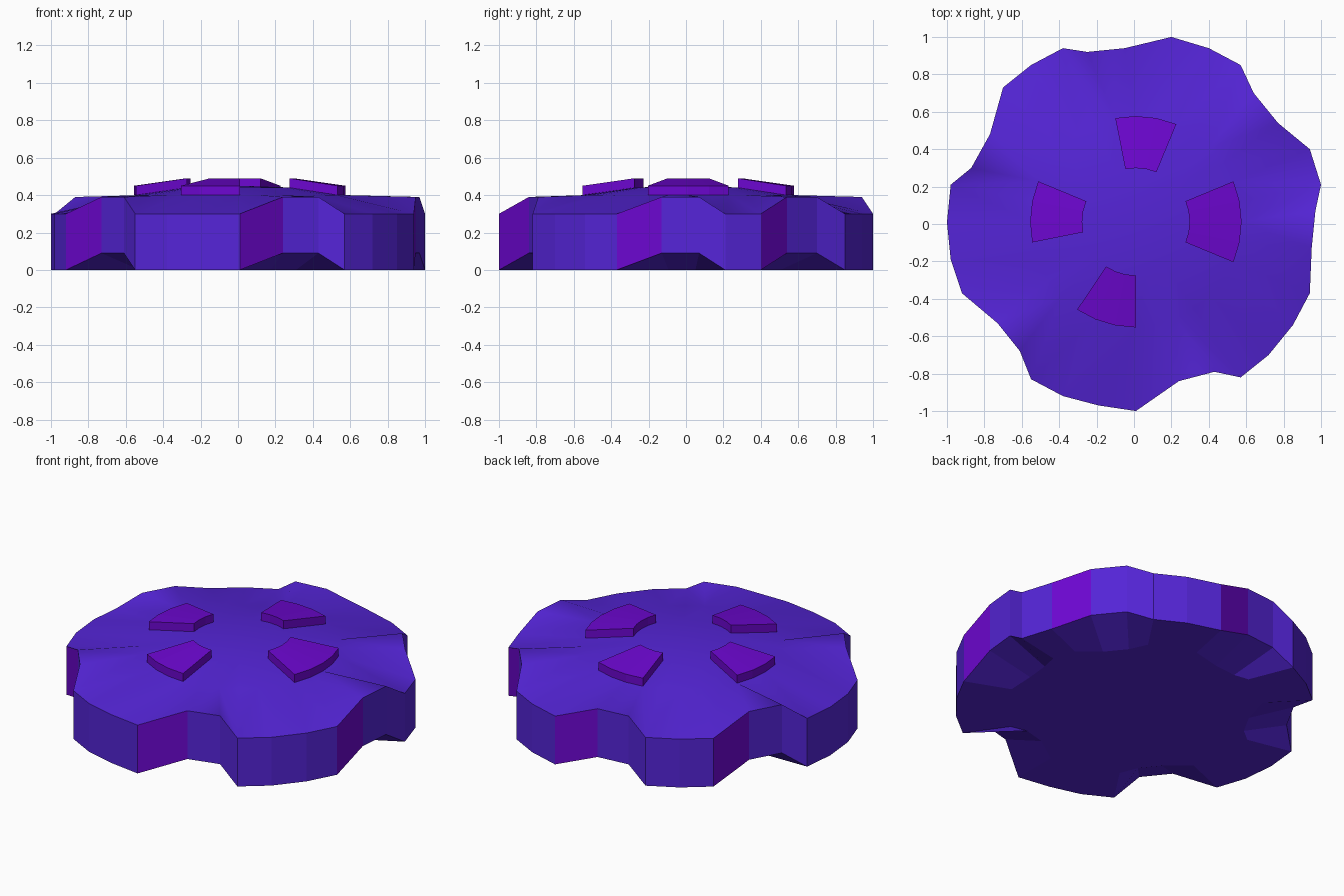
import bpy
import bmesh
from math import sin, cos, radians

if "Cube" in bpy.data.objects:
    bpy.data.objects.remove(bpy.data.objects["Cube"])

CX, CY = 0.01, 0.012      # hub of the dome rings and pads


def material(name, rgb):
    m = bpy.data.materials.new(name)
    m.diffuse_color = (*rgb, 1)
    m.use_nodes = True
    m.node_tree.nodes["Principled BSDF"].inputs["Base Color"].default_value = m.diffuse_color
    return m


BLUE = material("indigo", (0.09, 0.018, 0.68))
PURPLE = material("purple", (0.15, 0.002, 0.63))


def polar(r, degrees, z):
    a = radians(degrees)
    return (CX + r * cos(a), CY + r * sin(a), z)


def make_object(name, bm, mats):
    me = bpy.data.meshes.new(name)
    bm.normal_update()
    bm.to_mesh(me)
    bm.free()
    for m in mats:
        me.materials.append(m)
    ob = bpy.data.objects.new(name, me)
    bpy.context.collection.objects.link(ob)
    return ob


# Scalloped rim, counter-clockwise: six drooping lobes, each ending in a raised two-point notch
LOBES = [
    [(0.57, -0.82), (0.72, -0.70), (0.85, -0.54), (0.94, -0.37), (0.95, -0.13), (0.97, 0.07)],
    [(1.0, 0.21), (0.94, 0.40), (0.77, 0.54), (0.64, 0.70)],
    [(0.57, 0.85), (0.40, 0.94), (0.20, 1.0), (-0.05, 0.94), (-0.25, 0.92)],
    [(-0.38, 0.94), (-0.55, 0.85), (-0.70, 0.73), (-0.77, 0.48), (-0.87, 0.30)],
    [(-0.98, 0.21), (-1.0, 0.01), (-0.98, -0.19), (-0.92, -0.37), (-0.73, -0.53), (-0.61, -0.68)],
    [(-0.55, -0.83), (-0.38, -0.92), (-0.19, -0.97), (0.01, -1.0), (0.24, -0.84), (0.43, -0.79)],
]
rim = [(x, y, 0.09 if j >= len(lobe) - 2 else 0.0)
       for lobe in LOBES for j, (x, y) in enumerate(lobe)]
n = len(rim)

# Rings from the underside, up the rim wall and over the shallow dome
bm = bmesh.new()
rings = [[bm.verts.new((x * 0.72, y * 0.72, 0)) for x, y, z in rim],
         [bm.verts.new(p) for p in rim],
         [bm.verts.new((x, y, 0.30 + z)) for x, y, z in rim]]
for r, h in ((0.56, 0.40), (0.287, 0.44)):
    rings.append([bm.verts.new(polar(r, 11.25 * (i - 5), h)) for i in range(n)])
hub = bm.verts.new((CX, CY, 0.45))
for k in range(4):
    for i in range(n):
        j = (i + 1) % n
        rise = rim[j][2] - rim[i][2]
        a, b, c, d = rings[k][i], rings[k][j], rings[k + 1][j], rings[k + 1][i]
        if k == 2 and rise > 0:                      # lobe rising into a notch
            faces = [(a, b, c), (a, c, d)]
        elif k == 2 and rise < 0:                    # notch dropping to a lobe
            faces = [(a, b, d), (b, c, d)]
        else:
            faces = [(a, b, c, d)]
        for corners in faces:
            f = bm.faces.new(corners)
            f.smooth = k >= 2                        # smooth dome, faceted wall
            f.material_index = int(k == 1 and rise > 0)
for i in range(n):
    bm.faces.new((rings[4][i], rings[4][(i + 1) % n], hub)).smooth = True
bm.faces.new(rings[0][::-1])
for i in range(n):                                   # crisp rim edge
    bm.edges.get((rings[2][i], rings[2][(i + 1) % n])).smooth = False
make_object("scalloped_disc", bm, (BLUE, PURPLE))


# Raised sloping pads on the dome
def pad(name, a0, segs):
    bm = bmesh.new()
    sections = []
    for i in range(segs + 1):
        sections.append([bm.verts.new(polar(r, a0 + 11.25 * i, z)) for r, z in
                         ((0.287, 0.44), (0.565, 0.40), (0.565, 0.45), (0.287, 0.49))])
    for s, t in zip(sections, sections[1:]):
        for k in range(1, 4):                        # open underneath, resting on the dome
            m = (k + 1) % 4
            bm.faces.new((s[k], s[m], t[m], t[k]))
    bm.faces.new(sections[0][::-1])
    bm.faces.new(sections[-1])
    bmesh.ops.recalc_face_normals(bm, faces=bm.faces)
    make_object(name, bm, (PURPLE,))


pad("right_pad", -22.5, 4)
pad("back_pad", 67.5, 3)
pad("left_pad", 157.5, 3)
pad("front_pad", 236.25, 3)
